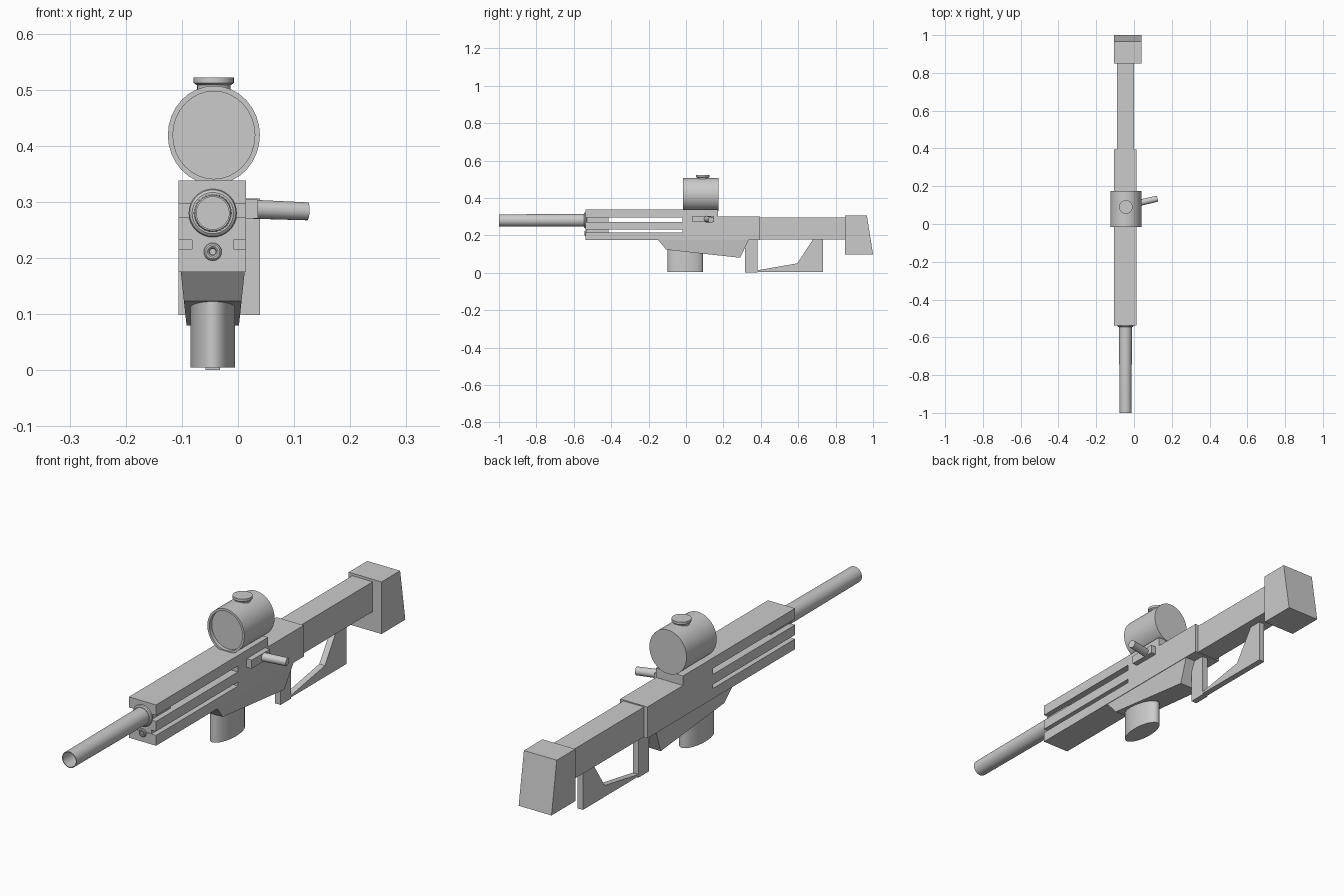
import bpy, bmesh, math
from mathutils import Vector, Matrix

if "Cube" in bpy.data.objects:
    bpy.data.objects.remove(bpy.data.objects["Cube"])

CX = -0.045  # centre line of the weapon in x


def finish(name, bm, smooth=False):
    bmesh.ops.recalc_face_normals(bm, faces=bm.faces)
    me = bpy.data.meshes.new(name)
    bm.to_mesh(me)
    bm.free()
    ob = bpy.data.objects.new(name, me)
    bpy.context.collection.objects.link(ob)
    if smooth:
        bpy.ops.object.select_all(action='DESELECT')
        ob.select_set(True)
        bpy.context.view_layer.objects.active = ob
        bpy.ops.object.shade_smooth_by_angle(angle=math.radians(35))
    return ob


def plate(name, outline, x0, x1, taper=None):
    """Side outline (y, z) extruded in x; taper(z) scales width about the centre."""
    bm = bmesh.new()
    face = bm.faces.new([bm.verts.new((x0, y, z)) for y, z in outline])
    ext = bmesh.ops.extrude_face_region(bm, geom=[face])
    for v in ext['geom']:
        if isinstance(v, bmesh.types.BMVert):
            v.co.x = x1
    if taper:
        for v in bm.verts:
            v.co.x = CX + (v.co.x - CX) * taper(v.co.z)
    return finish(name, bm)


def box(name, x0, x1, y0, y1, z0, z1):
    return plate(name, [(y0, z0), (y1, z0), (y1, z1), (y0, z1)], x0, x1)


def lathe(name, profile, origin, axis, sides=32, scale=(1, 1, 1), closed=False):
    """Spin (radius, distance) pairs around an axis; ends are capped unless closed."""
    bm = bmesh.new()
    rings = [[bm.verts.new((r * math.cos(2 * math.pi * i / sides),
                            r * math.sin(2 * math.pi * i / sides), t))
              for i in range(sides)] for r, t in profile]
    pairs = list(zip(rings, rings[1:]))
    if closed:
        pairs.append((rings[-1], rings[0]))
    else:
        bm.faces.new(rings[0])
        bm.faces.new(rings[-1])
    for a, b in pairs:
        for i in range(sides):
            j = (i + 1) % sides
            bm.faces.new((a[i], a[j], b[j], b[i]))
    rot = Vector((0, 0, 1)).rotation_difference(Vector(axis)).to_matrix().to_4x4()
    bm.transform(Matrix.Translation(origin) @ Matrix.Diagonal((*scale, 1)) @ rot)
    return finish(name, bm, True)


def torus_profile(r, tube, n=10):
    return [(r + tube * math.cos(2 * math.pi * i / n),
             tube * math.sin(2 * math.pi * i / n)) for i in range(n)]


# Receiver: comb-shaped outline with two long slots open at the front
plate("receiver", [
    (-0.537, 0.338), (-0.537, 0.296), (-0.02, 0.296), (-0.02, 0.272),
    (-0.537, 0.272), (-0.537, 0.232), (-0.02, 0.232), (-0.02, 0.216),
    (-0.537, 0.216), (-0.537, 0.175), (0.395, 0.175), (0.395, 0.3),
    (0.17, 0.3), (0.17, 0.338)], -0.106, 0.014)

# Inset fillers closing the slots at the nose
for i, (z0, z1) in enumerate([(0.272, 0.296), (0.216, 0.232)]):
    box(f"slot_filler_{i + 1}", CX - 0.037, CX + 0.037, -0.535, -0.415, z0, z1)

# Lower receiver, narrowing downwards
plate("lower_receiver", [(-0.15, 0.176), (-0.105, 0.123), (0.29, 0.08), (0.335, 0.176)],
      CX - 0.057, CX + 0.057, lambda z: 1 - 0.18 * (0.176 - z) / 0.096)

# Stock and butt pad
box("stock", -0.091, 0.0, 0.39, 0.86, 0.177, 0.296)
plate("butt_pad", [(0.85, 0.098), (1.0, 0.098), (0.967, 0.306), (0.85, 0.306)], -0.106, 0.039)

# Thin grip post and the angled fin under the stock
box("grip_post", CX - 0.0125, CX + 0.0125, 0.315, 0.382, 0.0, 0.18)
plate("stock_fin", [(0.382, 0.005), (0.732, 0.005), (0.732, 0.18), (0.68, 0.18),
                    (0.595, 0.05), (0.382, 0.013)], CX - 0.0125, CX + 0.0125)

# Oval magazine
lathe("magazine", [(1, 0.005), (1, 0.125)], (CX, -0.003, 0), (0, 0, 1), 32, (0.04, 0.095, 1))

# Hollow barrel with a rounded collar at its base
lathe("barrel", [(0.034, -0.53), (0.032, -1.0), (0.029, -1.0), (0.029, -0.56)],
      (CX, 0, 0.28), (0, 1, 0), 32)
lathe("barrel_collar", torus_profile(0.034, 0.009), (CX, -0.537, 0.28), (0, 1, 0), 32, closed=True)

# Small port below the barrel
lathe("lower_port", torus_profile(0.011, 0.005), (CX, -0.537, 0.211), (0, 1, 0), 24, closed=True)
lathe("lower_port_core", [(0.006, -0.542), (0.006, -0.52)], (CX, 0, 0.211), (0, 1, 0), 16)

# Scope with recessed front lens, and its adjustment knob
lathe("scope", [(0.073, 0.0), (0.073, -0.015), (0.082, -0.015), (0.082, 0.175)],
      (-0.043, 0, 0.419), (0, 1, 0), 32, (1, 1, 1.07))
lathe("scope_knob", [(0.03, 0.49), (0.03, 0.508), (0.036, 0.512), (0.036, 0.522)],
      (-0.043, 0.09, 0), (0, 0, 1), 24)

# Bolt block and handle on the right side
box("bolt_block", 0.01, 0.036, 0.035, 0.15, 0.27, 0.304)
start, end = Vector((0.02, 0.11, 0.287)), Vector((0.124, 0.134, 0.283))
lathe("bolt_handle", [(0.017, 0), (0.016, (end - start).length)], start, end - start, 20)
